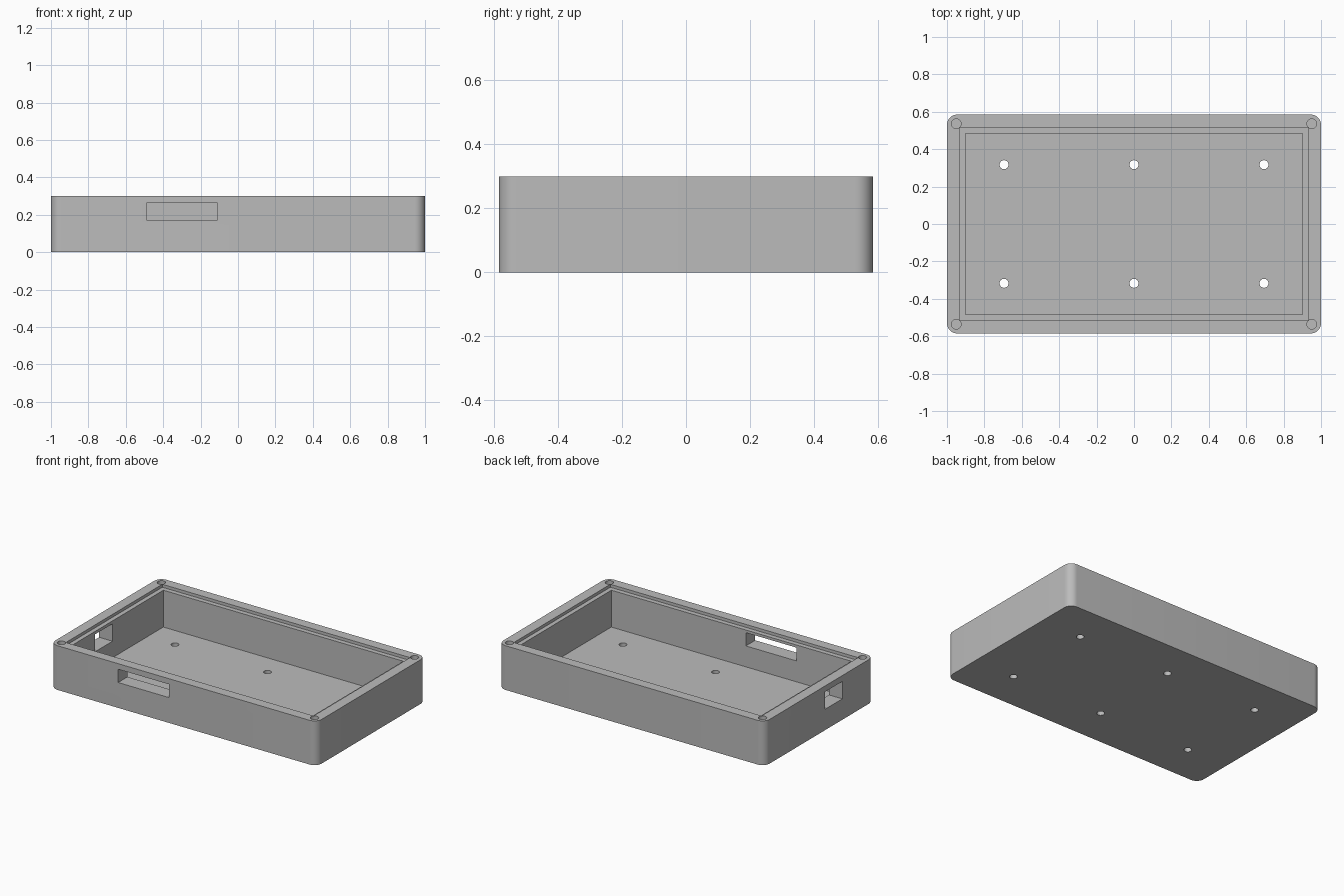
import bpy, bmesh, math

if "Cube" in bpy.data.objects:
    bpy.data.objects.remove(bpy.data.objects["Cube"])

W, D, H = 1.0, 0.585, 0.30      # half width, half depth, height
R = 0.055                       # corner radius
FLOOR = 0.03

gray = bpy.data.materials.new("plain gray")
gray.diffuse_color = (0.5, 0.5, 0.5, 1)
gray.use_nodes = True
gray.node_tree.nodes["Principled BSDF"].inputs["Base Color"].default_value = gray.diffuse_color


def prism(name, outline, z0, z1):
    """Extrude a counter-clockwise outline from z0 to z1."""
    bm = bmesh.new()
    low = [bm.verts.new((x, y, z0)) for x, y in outline]
    high = [bm.verts.new((x, y, z1)) for x, y in outline]
    bm.faces.new(low[::-1])
    bm.faces.new(high)
    n = len(low)
    for i in range(n):
        j = (i + 1) % n
        bm.faces.new((low[i], low[j], high[j], high[i]))
    me = bpy.data.meshes.new(name)
    bm.to_mesh(me)
    bm.free()
    me.materials.append(gray)
    ob = bpy.data.objects.new(name, me)
    bpy.context.collection.objects.link(ob)
    return ob


def box(x0, x1, y0, y1):
    return [(x0, y0), (x1, y0), (x1, y1), (x0, y1)]


def circle(cx, cy, r, n=32):
    return [(cx + r * math.cos(2 * math.pi * i / n),
             cy + r * math.sin(2 * math.pi * i / n)) for i in range(n)]


def rounded(hx, hy, r, n=10):
    pts = []
    for q, (sx, sy) in enumerate([(1, 1), (-1, 1), (-1, -1), (1, -1)]):
        for i in range(n + 1):
            a = math.pi / 2 * (q + i / n)
            pts.append((sx * (hx - r) + r * math.cos(a),
                        sy * (hy - r) + r * math.sin(a)))
    return pts


# Tray body with rounded vertical corners
body = prism("enclosure_base", rounded(W, D, R), 0, H)
bpy.context.view_layer.objects.active = body
body.select_set(True)


def cut(outline, z0, z1):
    """Subtract a prism from the body."""
    cutter = prism("cutter", outline, z0, z1)
    cutter.hide_render = True
    mod = body.modifiers.new("cut", 'BOOLEAN')
    mod.operation = 'DIFFERENCE'
    mod.solver = 'EXACT'
    mod.object = cutter
    bpy.ops.object.modifier_apply(modifier=mod.name)
    bpy.data.objects.remove(cutter)


# Inner cavity and the shallow lid ledge around it
cut(box(-0.90, 0.90, -0.485, 0.485), FLOOR, 0.5)
cut(box(-0.93, 0.93, -0.517, 0.517), 0.28, 0.5)

# Connector openings in the front and left walls
cut(box(-0.49, -0.11, -0.7, -0.4), 0.172, 0.262)
cut(box(-1.1, -0.8, -0.247, -0.06), 0.142, 0.26)

# Blind screw holes in the four corners
for sx in (-1, 1):
    for sy in (-1, 1):
        cut(circle(sx * 0.95, sy * 0.536, 0.026), 0.10, 0.5)

# Through holes in the floor
for x in (-0.695, 0, 0.695):
    for y in (-0.317, 0.317):
        cut(circle(x, y, 0.024), -0.1, 0.1)

bpy.ops.object.shade_smooth_by_angle(angle=math.radians(30))
